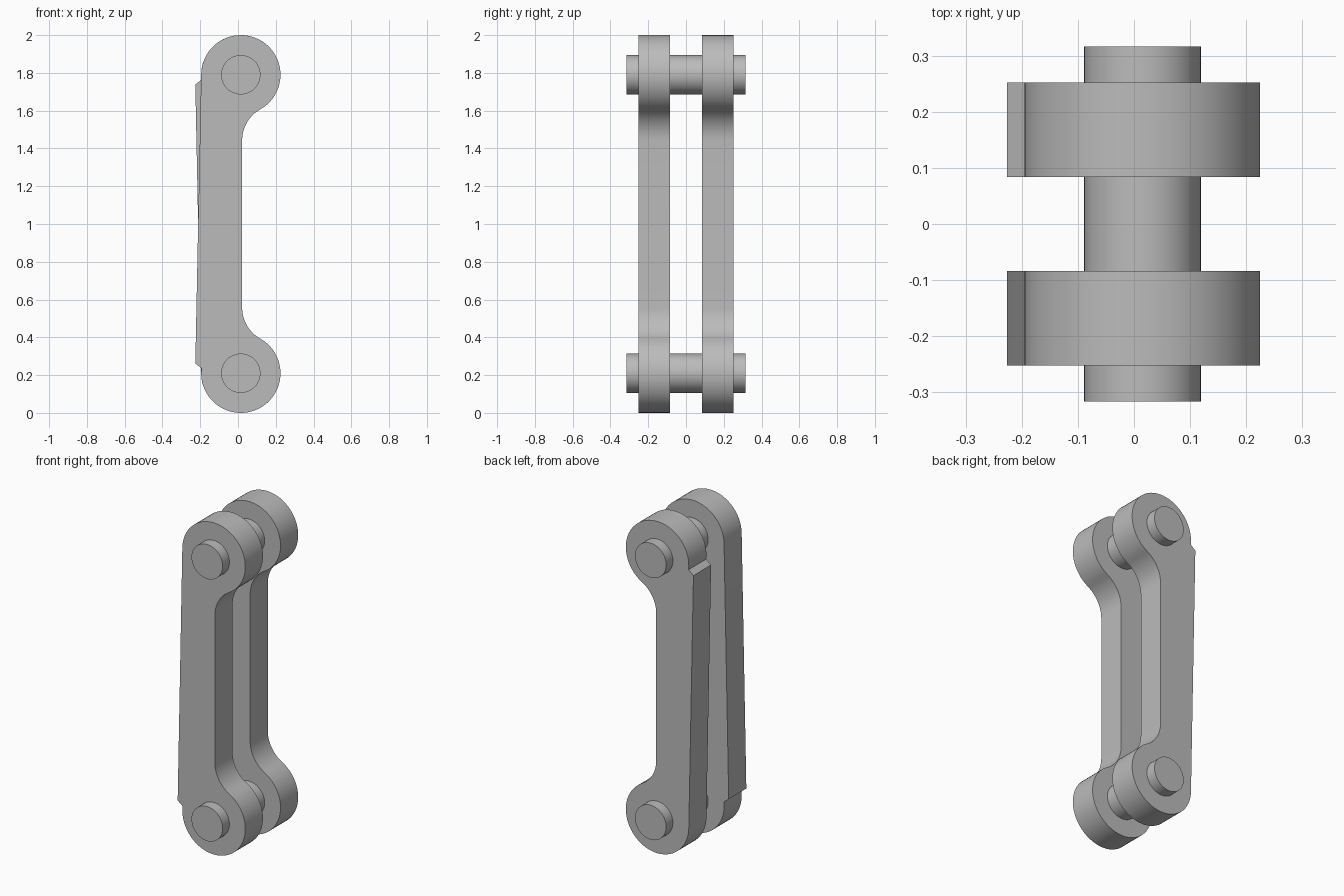
import bpy, bmesh
from math import sin, cos, radians, degrees, acos, pi

cube = bpy.data.objects.get("Cube")
if cube:
    bpy.data.objects.remove(cube, do_unlink=True)

grey = bpy.data.materials.new("plain_grey")
grey.use_nodes = True
colour = (0.5, 0.5, 0.5, 1)
grey.diffuse_color = colour
grey.node_tree.nodes["Principled BSDF"].inputs["Base Color"].default_value = colour

HEIGHT = 2.0
PIN_X, LOW_Z, HIGH_Z = 0.015, 0.21, 1.79   # pin axes
EYE_R, PIN_R = 0.21, 0.104
EDGE_X, FILLET_R = 0.022, 0.188            # inner edge of the shank and its fillets


def arc(cx, cz, r, start, end, steps):
    """Points along an arc, angles in degrees."""
    angles = [radians(start + (end - start) * i / steps) for i in range(steps + 1)]
    return [(cx + r * cos(a), cz + r * sin(a)) for a in angles]


def extrude_profile(name, points, y0, y1):
    """Solid from an x-z outline, running from y0 to y1."""
    bm = bmesh.new()
    face = bm.faces.new([bm.verts.new((x, y0, z)) for x, z in points])
    grown = bmesh.ops.extrude_face_region(bm, geom=[face])["geom"]
    verts = [v for v in grown if isinstance(v, bmesh.types.BMVert)]
    bmesh.ops.translate(bm, verts=verts, vec=(0, y1 - y0, 0))
    bmesh.ops.recalc_face_normals(bm, faces=bm.faces)
    mesh = bpy.data.meshes.new(name)
    bm.to_mesh(mesh)
    bm.free()
    mesh.materials.append(grey)
    obj = bpy.data.objects.new(name, mesh)
    bpy.context.collection.objects.link(obj)
    bpy.ops.object.select_all(action="DESELECT")
    obj.select_set(True)
    bpy.context.view_layer.objects.active = obj
    bpy.ops.object.shade_smooth_by_angle(angle=radians(25))
    return obj


# Link outline: upper eye, fillets down the inner edge, lower eye, stepped outer edge
reach = EYE_R + FILLET_R
fillet_x = EDGE_X + FILLET_R
t = degrees(acos((fillet_x - PIN_X) / reach))
drop = reach * sin(radians(t))
outline = arc(PIN_X, HIGH_Z, EYE_R, 180, -t, 40)
outline += arc(fillet_x, HIGH_Z - drop, FILLET_R, 180 - t, 180, 12)[1:]
outline += arc(fillet_x, LOW_Z + drop, FILLET_R, 180, 180 + t, 12)
outline += arc(PIN_X, LOW_Z, EYE_R, t, -187, 42)[1:]
outline.append((-0.226, 0.262))

# The rear link is the front one turned upside down
extrude_profile("front_link", outline, -0.252, -0.084)
extrude_profile("rear_link", [(x, HEIGHT - z) for x, z in outline], 0.084, 0.252)

# Pins through both links
for name, z in (("lower_pin", LOW_Z), ("upper_pin", HIGH_Z)):
    extrude_profile(name, arc(PIN_X, z, PIN_R, 0, 360, 48)[:-1], -0.316, 0.316)
